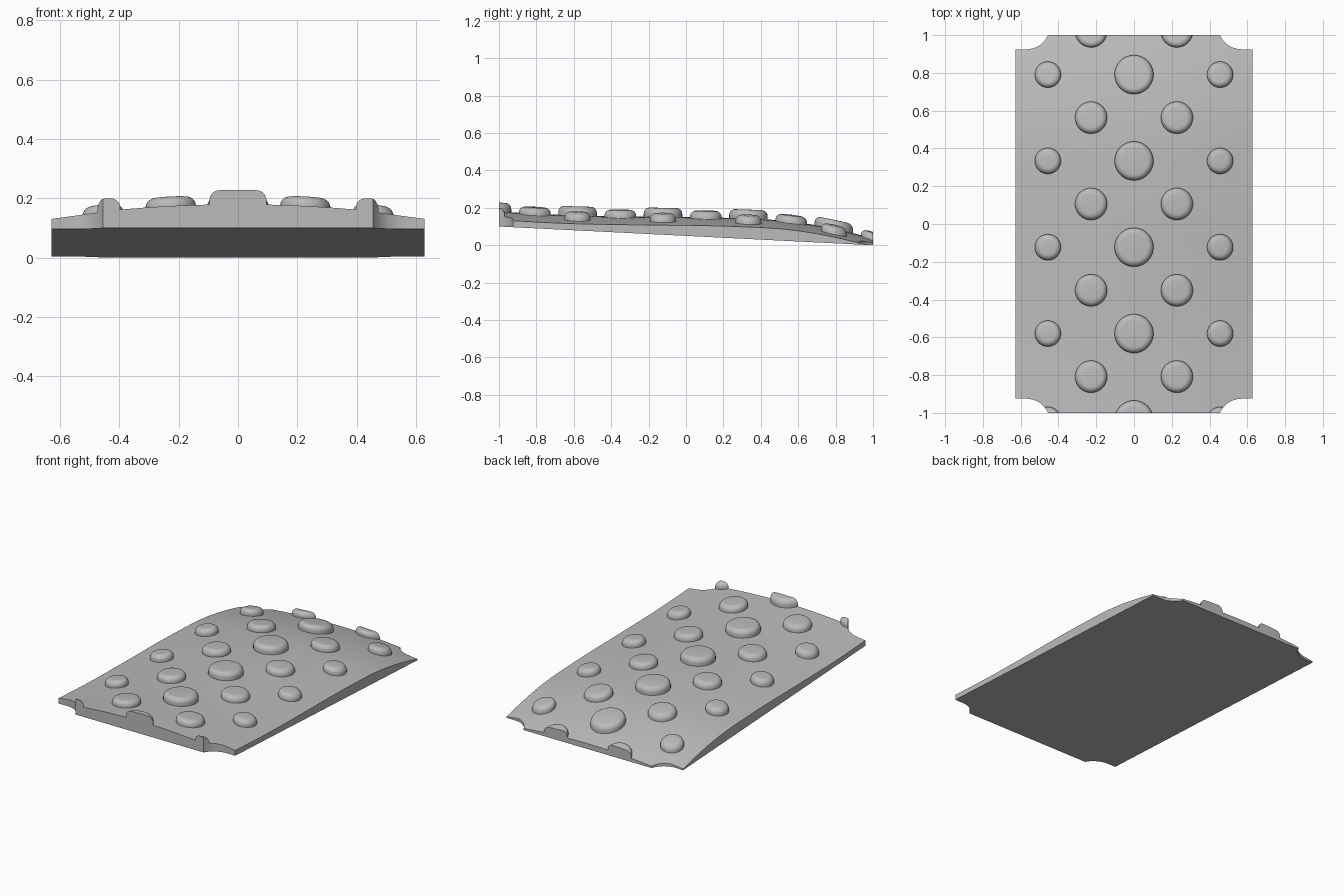
import bpy, bmesh, math

if "Cube" in bpy.data.objects:
    bpy.data.objects.remove(bpy.data.objects["Cube"])

grey = bpy.data.materials.new("plain grey")
grey.use_nodes = True
grey.diffuse_color = (0.5, 0.5, 0.5, 1)
grey.node_tree.nodes["Principled BSDF"].inputs["Base Color"].default_value = (0.5, 0.5, 0.5, 1)

HALF_W = 0.628
RIDGE = [0.205, 0.18, 0.16, 0.153, 0.147, 0.122, 0.035, -0.12]  # evenly spaced heights along y


def bottom(y):
    return 0.05 - 0.05 * y


def top(x, y):
    """Crowned upper surface: smooth ridge line minus a sideways drop."""
    s = (y + 1) / 0.4
    i = min(max(math.floor(s), 0), 4)
    t = s - i
    a, b, c, d = RIDGE[i:i + 4]
    z = b + t * (c - a) / 2 + t * t * (a - 2.5 * b + 2 * c - d / 2) + t ** 3 * (1.5 * (b - c) + (d - a) / 2)
    return max(z - 0.045 * (x / HALF_W) ** 2, bottom(y) + 0.004)


def make_object(name, bm):
    bmesh.ops.recalc_face_normals(bm, faces=bm.faces)
    mesh = bpy.data.meshes.new(name)
    bm.to_mesh(mesh)
    bm.free()
    mesh.materials.append(grey)
    obj = bpy.data.objects.new(name, mesh)
    bpy.context.collection.objects.link(obj)
    return obj


def outline_cutter():
    """Upright prism of the plan outline with four concave corner notches."""
    r, cx, cy = 0.126, 0.57, 1.051
    end = math.asin(0.115 / r)
    quarter = [(HALF_W, 0.925)]
    quarter += [(cx - r * math.sin(end * k / 12), cy - r * math.cos(end * k / 12)) for k in range(12)]
    quarter.append((cx - 0.115, 1.0))
    pts = quarter + [(-x, y) for x, y in reversed(quarter)]
    pts += [(-x, -y) for x, y in pts]
    bm = bmesh.new()
    face = bm.faces.new([bm.verts.new((x, y, -1)) for x, y in pts])
    ext = bmesh.ops.extrude_face_region(bm, geom=[face])["geom"]
    bmesh.ops.translate(bm, verts=[v for v in ext if isinstance(v, bmesh.types.BMVert)], vec=(0, 0, 2))
    obj = make_object("outline_cutter", bm)
    obj.hide_render = True
    return obj


def slab():
    bm = bmesh.new()
    bmesh.ops.create_grid(bm, x_segments=28, y_segments=48, size=1)
    for v in bm.verts:
        v.co.x *= 0.66
        v.co.y *= 1.03
    ext = bmesh.ops.extrude_face_region(bm, geom=bm.faces[:])["geom"]
    upper = {v for v in ext if isinstance(v, bmesh.types.BMVert)}
    for v in bm.verts:
        v.co.z = top(v.co.x, v.co.y) if v in upper else bottom(v.co.y)
    return make_object("slab", bm)


def studs(name, centres, radius, height):
    """Round studs with filleted rims that follow the crowned surface."""
    n, fillet = 40, 0.032
    profile = [(radius, -0.012)]
    for k in range(8):
        a = math.pi / 2 * k / 7
        profile.append((radius - fillet * (1 - math.cos(a)), height - fillet * (1 - math.sin(a))))
    bm = bmesh.new()
    for cx, cy in centres:
        rings = []
        for r, h in profile:
            ring = []
            for j in range(n):
                x = cx + r * math.cos(math.tau * j / n)
                y = cy + r * math.sin(math.tau * j / n)
                ring.append(bm.verts.new((x, y, top(x, y) + h)))
            rings.append(ring)
        for lo, hi in zip(rings, rings[1:]):
            for j in range(n):
                k = (j + 1) % n
                bm.faces.new((lo[j], lo[k], hi[k], hi[j]))
        # Close both ends with fans
        for ring, h in ((rings[0], profile[0][1]), (rings[-1], height)):
            mid = bm.verts.new((cx, cy, top(cx, cy) + h))
            for j in range(n):
                bm.faces.new((ring[j], ring[(j + 1) % n], mid))
    return make_object(name, bm)


# Staggered stud rows
PITCH = 0.457
main_rows = [-1.037 + PITCH * k for k in range(5)]
offset_rows = [-0.808 + PITCH * k for k in range(5)]
parts = [
    slab(),
    studs("large_studs", [(0, y) for y in main_rows], 0.103, 0.048),
    studs("medium_studs", [(s * 0.227, y) for y in offset_rows for s in (-1, 1)], 0.085, 0.04),
    studs("small_studs", [(s * 0.456, y) for y in main_rows for s in (-1, 1)], 0.069, 0.042),
]

# Trim every part to the outline, then shade
cutter = outline_cutter()
for obj in parts:
    bpy.ops.object.select_all(action="DESELECT")
    obj.select_set(True)
    bpy.context.view_layer.objects.active = obj
    mod = obj.modifiers.new("trim", "BOOLEAN")
    mod.operation = "INTERSECT"
    mod.solver = "EXACT"
    mod.object = cutter
    bpy.ops.object.modifier_apply(modifier=mod.name)
    bpy.ops.object.shade_smooth_by_angle(angle=math.radians(35))
bpy.data.objects.remove(cutter)
